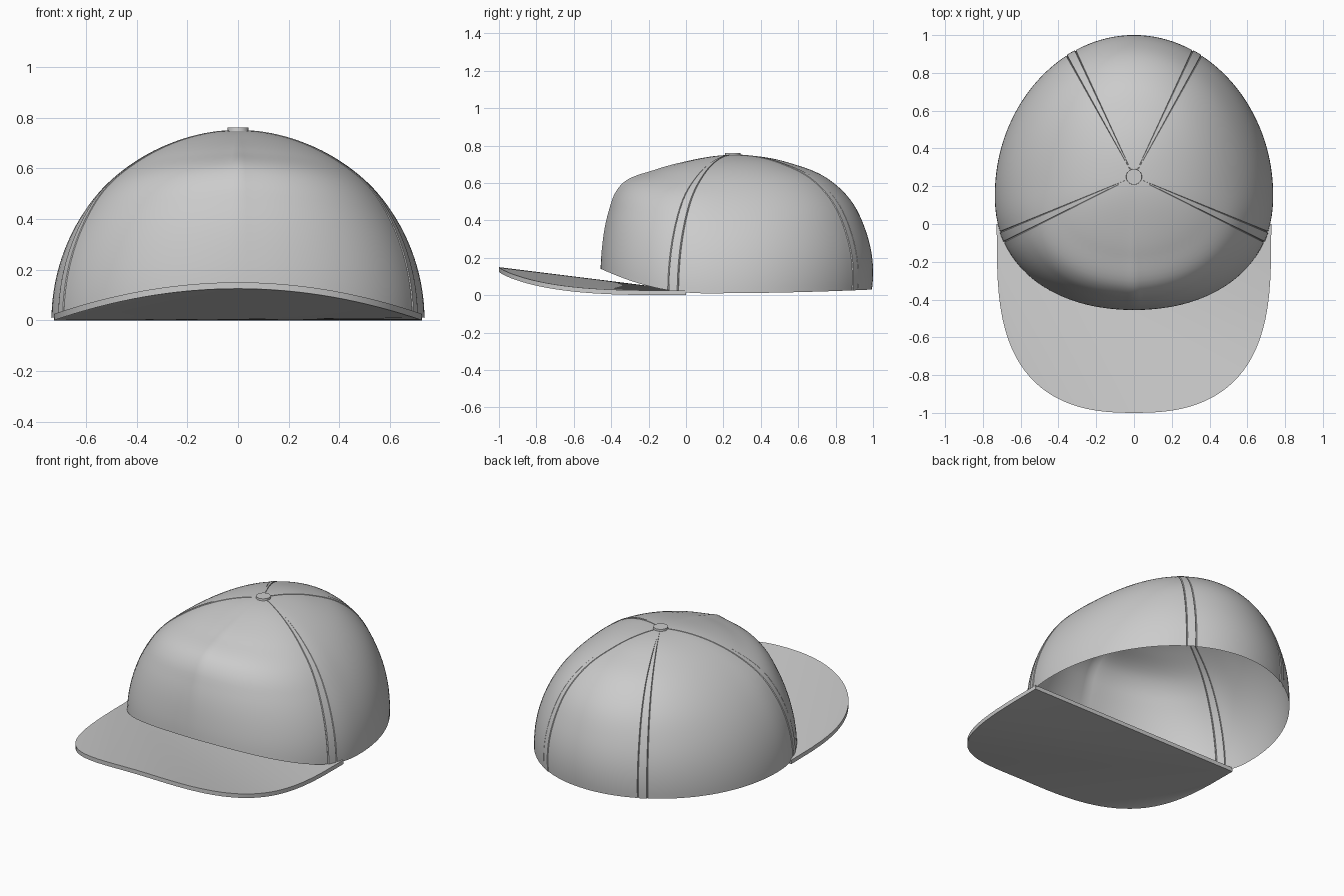
import bpy, bmesh, math
from math import sin, cos, radians, degrees

if "Cube" in bpy.data.objects:
    bpy.data.objects.remove(bpy.data.objects["Cube"])

APEX_Y, H = 0.25, 0.75
RINGS = 40
# bulge beyond a plain dome: (elevation in degrees, extra radius)
FRONT = [(0, 0.0), (10, 0.025), (20, 0.06), (33, 0.125), (39, 0.157), (45, 0.155),
         (56, 0.076), (71, 0.015), (90, 0.0)]
BACK = [(0, -0.02), (14, 0.02), (26, 0.048), (39, 0.075), (52, 0.067),
        (67, 0.025), (90, 0.0)]


def make_object(name, bm, angle=30):
    bmesh.ops.recalc_face_normals(bm, faces=bm.faces)
    me = bpy.data.meshes.new(name)
    bm.to_mesh(me)
    bm.free()
    ob = bpy.data.objects.new(name, me)
    bpy.context.collection.objects.link(ob)
    bpy.ops.object.select_all(action='DESELECT')
    ob.select_set(True)
    bpy.context.view_layer.objects.active = ob
    bpy.ops.object.shade_smooth_by_angle(angle=radians(angle))
    return ob


def curve_value(pts, x):
    """Smooth cubic interpolation through the profile points."""
    i = max(k for k in range(len(pts) - 1) if pts[k][0] <= x + 1e-9)

    def slope(k):
        a, b = pts[max(k - 1, 0)], pts[min(k + 1, len(pts) - 1)]
        return 0 if k == len(pts) - 1 else (b[1] - a[1]) / (b[0] - a[0])
    (x0, y0), (x1, y1) = pts[i], pts[i + 1]
    d = x1 - x0
    t = (x - x0) / d
    return ((2 * t**3 - 3 * t**2 + 1) * y0 + (t**3 - 2 * t**2 + t) * d * slope(i)
            + (3 * t**2 - 2 * t**3) * y1 + (t**3 - t**2) * d * slope(i + 1))


def base_radius(th):
    """Distance from the apex axis to the egg-shaped head outline."""
    lo, hi = 0.0, 1.5
    for _ in range(40):
        r = (lo + hi) / 2
        x, y = r * cos(th), APEX_Y + r * sin(th) - 0.15
        b, n = (0.855, 2.0) if y > 0 else (0.60, 2.2)
        if abs(x / 0.737) ** n + abs(y / b) ** n < 1:
            lo = r
        else:
            hi = r
    return lo


def hem_height(y):
    if y < 0.1:
        return 0.01 + 0.13 * ((0.1 - y) / 0.55) ** 2
    return 0.01 + 0.02 * ((y - 0.1) / 0.9) ** 2


def meridian(th, lift):
    """Points from the top of the crown down to the hem."""
    R = base_radius(th)
    off = abs(math.atan2(cos(th), -sin(th)))
    if sin(th) < 0:
        table, w = FRONT, 0.88 * sin(th) ** 2 + 0.12 * math.exp(-off / 0.1)
    else:
        table, w = BACK, sin(th) ** 2
    z0 = hem_height(APEX_Y + R * sin(th))
    low = math.asin(z0 / H)
    pts = []
    for i in range(1, RINGS + 1):
        e = math.pi / 2 + (low - math.pi / 2) * i / RINGS
        k = 1 + w * curve_value(table, degrees(e))
        s = k * cos(e) * (1 + lift)
        z = H * (1 + (k - 1) * min(1, 4 * (1 - low / e))) * sin(e)
        pts.append((R * s * cos(th), APEX_Y + R * s * sin(th),
                    z + lift * z * sin(e)))
    return pts


# crown: polar grid; each seam is a tape between two stitched grooves
seams = [radians(d) for d in (-24.5, 63, 117, 204.5)]
half, gw, depth, tape = 0.036, 0.005, -0.008, 0.003
columns = []
for i, c in enumerate(seams):
    columns += [(c - half - gw, 0), (c - half, depth), (c - half + gw, tape),
                (c, tape), (c + half - gw, tape), (c + half, depth),
                (c + half + gw, 0)]
    nxt = seams[i + 1] if i < 3 else seams[0] + 2 * math.pi
    a, b = c + half + gw, nxt - half - gw
    steps = 2 * max(4, round((b - a) / 0.1))
    columns += [(a + (b - a) * j / steps, 0) for j in range(1, steps)]

bm = bmesh.new()
top = bm.verts.new((0, APEX_Y, H))
grid = [[bm.verts.new(p) for p in meridian(*c)] for c in columns]
for i, col in enumerate(grid):
    nxt = grid[(i + 1) % len(grid)]
    bm.faces.new((top, col[0], nxt[0]))
    for j in range(RINGS - 1):
        bm.faces.new((col[j], col[j + 1], nxt[j + 1], nxt[j]))
make_object("crown", bm)

# brim: thick curved outline, filled as a fan from one back corner
SEG = 48
outline = []
for i in range(SEG + 1):
    a = math.pi * i / SEG
    x = -math.copysign(abs(cos(a)) ** (2 / 2.5), cos(a)) * 0.727
    y = -max(sin(a), 0) ** (2 / 3.3)
    outline.append((x, y, 0.15 - 0.125 * (x / 0.727) ** 2))
bm = bmesh.new()
upper = [bm.verts.new(p) for p in outline]
lower = [bm.verts.new((x, y, z - 0.025)) for x, y, z in outline]
for i in range(1, SEG):
    bm.faces.new((upper[0], upper[i], upper[i + 1]))
    bm.faces.new((lower[0], lower[i + 1], lower[i]))
for i in range(SEG + 1):
    j = (i + 1) % (SEG + 1)
    bm.faces.new((upper[i], lower[i], lower[j], upper[j]))
make_object("brim", bm)

# button on top
bm = bmesh.new()
bmesh.ops.create_cone(bm, cap_ends=True, segments=32, radius1=0.043,
                      radius2=0.041, depth=0.022)
bmesh.ops.translate(bm, verts=bm.verts, vec=(0, APEX_Y, H))
make_object("top_button", bm)
